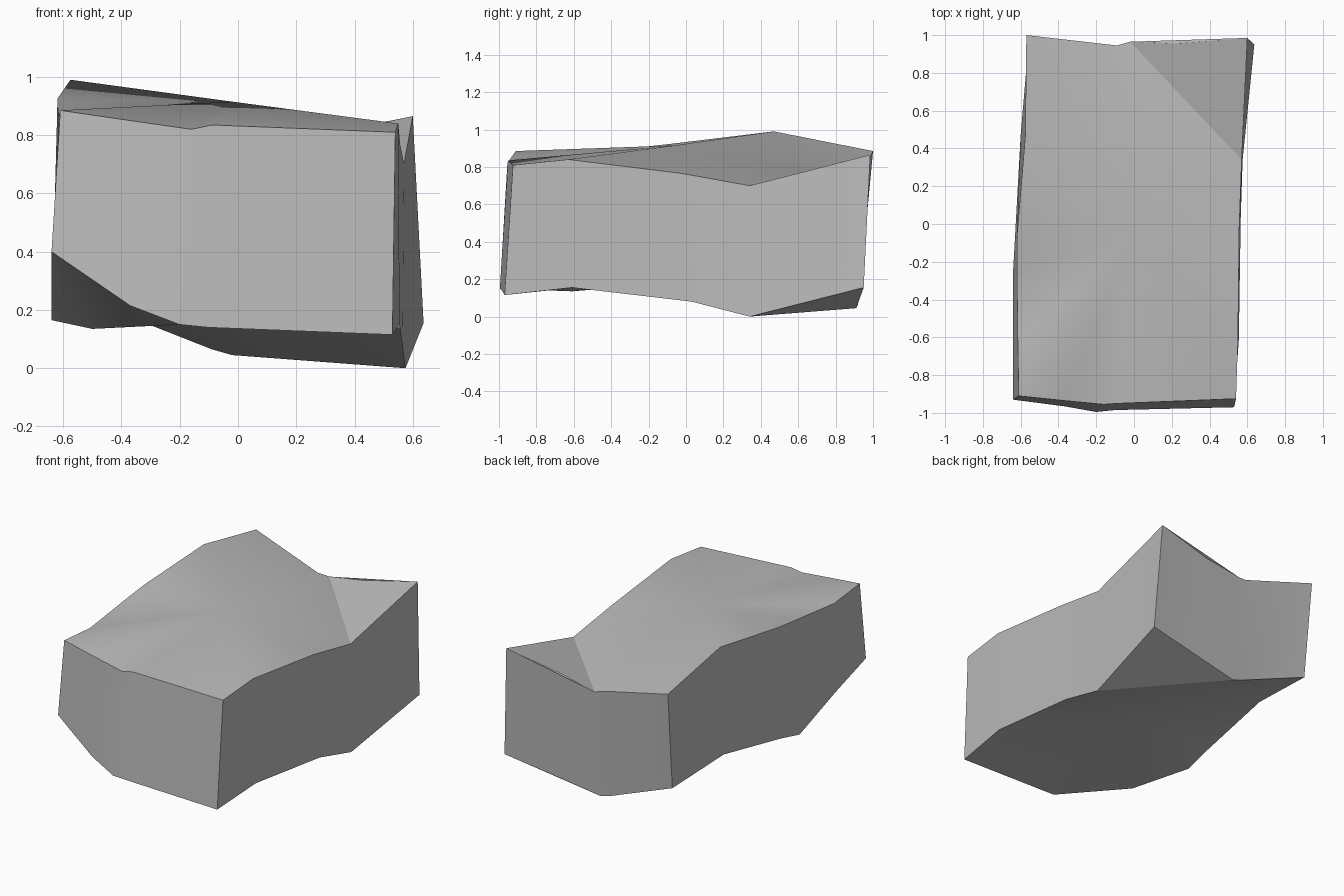
import bpy
import bmesh
import math

# Remove the default cube if it is present
default_cube = bpy.data.objects.get("Cube")
if default_cube:
    bpy.data.objects.remove(default_cube, do_unlink=True)

# Plain stone colour
stone = bpy.data.materials.new("grey_stone")
stone.use_nodes = True
stone_colour = (0.5, 0.5, 0.5, 1)
stone.diffuse_color = stone_colour
principled = next(n for n in stone.node_tree.nodes if n.type == "BSDF_PRINCIPLED")
principled.inputs["Base Color"].default_value = stone_colour

# Outline stations, counter-clockwise: top rim point and the bottom rim point below it
stations = {
    "front_left": ((-.61, -.91, .885), (-.64, -.93, .4)),
    "front_chip": ((-.37, -.935, .85), (-.37, -.965, .215)),
    "front_dip": ((-.16, -.955, .82), (-.2, -.995, .15)),
    "front_mid": ((-.09, -.95, .835), (-.1, -.985, .14)),
    "front_right": ((.54, -.925, .81), (.53, -.97, .115)),
    "right_crest": ((.55, -.63, .84), (.555, -.61, .155)),
    "right_mid": ((.557, -.02, .765), (.565, .03, .08)),
    "right_dip": ((.57, .34, .7), (.575, .34, 0)),
    "back_right": ((.6, .985, .865), (.637, .95, .155)),
    "back_slope": ((.22, .955, .79), (.22, .92, .085)),
    "back_dip": ((-.02, .965, .74), (-.02, .91, .045)),
    "back_notch": ((-.09, .945, .755), (-.09, .92, .065)),
    "back_left": ((-.57, 1, .885), (-.56, .94, .25)),
    "left_crest": ((-.575, .47, .99), (-.6, .47, .3)),
    "left_mid": ((-.62, -.07, .925), (-.63, -.07, .205)),
    "left_step": ((-.62, -.25, .905), (-.64, -.25, .165)),
    "left_chip": ((-.615, -.64, .86), (-.64, -.62, .3)),
}

bm = bmesh.new()
names = list(stations)
top = {name: bm.verts.new(pair[0]) for name, pair in stations.items()}
bottom = {name: bm.verts.new(pair[1]) for name, pair in stations.items()}


def fan(hub, chain, closed=False):
    """Fill triangles from a hub to each step of a chain of vertices."""
    ends = chain[1:] + (chain[:1] if closed else [])
    for start, end in zip(chain, ends):
        bm.faces.new((hub, start, end))


def pick(rim, skipped):
    return [rim[name] for name in names if name not in skipped]


# Side walls
for name, following in zip(names, names[1:] + names[:1]):
    bm.faces.new((bottom[name], bottom[following], top[following], top[name]))

# Top and underside meet at a hub, with the raised back corner folded separately
corner = ["back_right", "back_slope"]
chip = ["left_chip", "front_left", "front_chip"]
top_hub = bm.verts.new((-.02, -.06, .915))
fan(top_hub, pick(top, corner), closed=True)
bottom_hub = bm.verts.new((-.02, -.06, .21))
chip_hub = bm.verts.new((-.5, -.61, .135))
fan(bottom_hub, [chip_hub] + pick(bottom, corner + chip), closed=True)
for rim in (top, bottom):
    fan(rim["back_dip"], [rim[name] for name in ["right_dip"] + corner])

# Broken lower corner
fan(chip_hub, [bottom[name] for name in ["left_step"] + chip + ["front_dip"]])

bmesh.ops.recalc_face_normals(bm, faces=bm.faces)
mesh = bpy.data.meshes.new("stone_block")
bm.to_mesh(mesh)
bm.free()
mesh.materials.append(stone)
block = bpy.data.objects.new("stone_block", mesh)
bpy.context.collection.objects.link(block)

# Soft facets with crisp rims
bpy.ops.object.select_all(action="DESELECT")
block.select_set(True)
bpy.context.view_layer.objects.active = block
bpy.ops.object.shade_smooth_by_angle(angle=math.radians(30))
